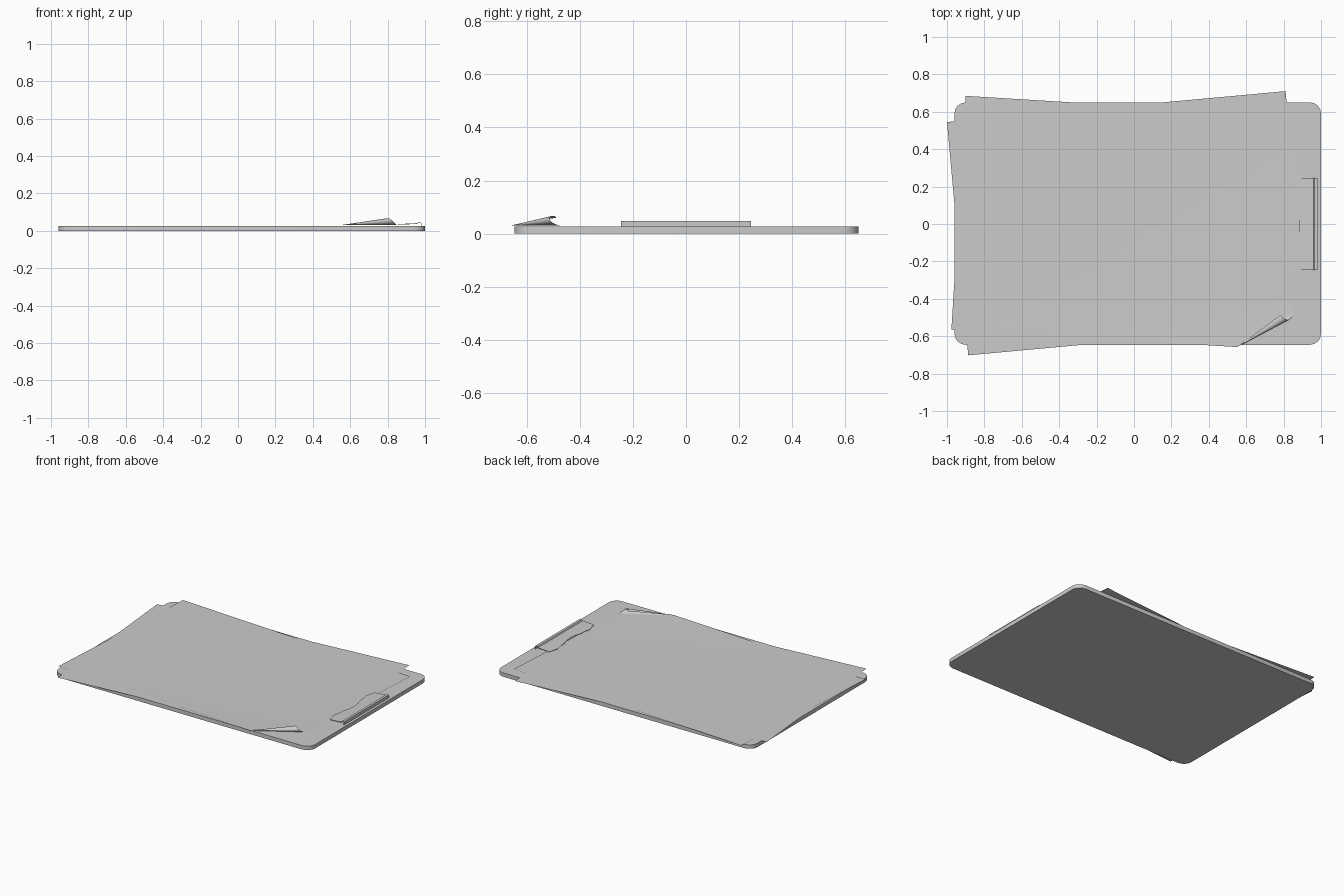
import bpy, bmesh
from math import sin, cos, pi, radians, atan2
from mathutils import Vector, Matrix

old = bpy.data.objects.get("Cube")
if old:
    bpy.data.objects.remove(old)

grey = bpy.data.materials.new("plain_grey")
grey.use_nodes = True
grey.diffuse_color = (0.6, 0.6, 0.6, 1)
grey.node_tree.nodes["Principled BSDF"].inputs["Base Color"].default_value = (0.6, 0.6, 0.6, 1)

TOP = 0.027


def make(name, bm, smooth=None):
    mesh = bpy.data.meshes.new(name)
    bm.to_mesh(mesh)
    bm.free()
    obj = bpy.data.objects.new(name, mesh)
    bpy.context.collection.objects.link(obj)
    mesh.materials.append(grey)
    if smooth:
        bpy.ops.object.select_all(action='DESELECT')
        obj.select_set(True)
        bpy.context.view_layer.objects.active = obj
        bpy.ops.object.shade_smooth_by_angle(angle=radians(smooth))
    return obj


def face(bm, points):
    return bm.faces.new([bm.verts.new(p) for p in points])


# Board with rounded corners
bm = bmesh.new()
bmesh.ops.create_cube(bm, size=1, matrix=Matrix.Translation((0.02, 0.002, TOP / 2))
                      @ Matrix.Diagonal((1.96, 1.296, TOP, 1)))
upright = [e for e in bm.edges if abs(e.verts[0].co.z - e.verts[1].co.z) > 0.01]
bmesh.ops.bevel(bm, geom=upright, offset=0.06, segments=4, profile=0.5, affect='EDGES')
make("board", bm, 40)


# Sheets of paper, each given by its back left corner and its turn
def sheet_corners(corner, turn, z):
    along = Vector((cos(turn), sin(turn), 0))
    across = Vector((sin(turn), -cos(turn), 0))
    start = Vector((*corner, z))
    return [start, start + across * 1.252, start + across * 1.252 + along * 1.818, start + along * 1.818]


bm = bmesh.new()
face(bm, sheet_corners((-1.0, 0.545), 0.091, TOP + 0.002))
make("lower_sheet", bm)

# Upper sheet, with its front right corner rolled up as a cone
back_l, front_l, front_r, back_r = sheet_corners((-0.9, 0.685), -0.061, TOP + 0.004)
apex = front_l.lerp(front_r, 0.842)
edge = back_r - front_r
crease = front_r + edge * 0.168
crease_dir = crease - apex
crease_angle = atan2(crease_dir.y, crease_dir.x)

bm = bmesh.new()
face(bm, [back_l, front_l, apex, crease, back_r])
tip = bm.verts.new(apex)
STEPS, RINGS, WIND = 20, 5, 4.0
rows = []
for i in range(STEPS + 1):
    t = i / STEPS
    reach = (crease.lerp(front_r, t) - apex).length
    beta = WIND * t
    angle = crease_angle - 0.085 * sin(beta)
    row = []
    for j in range(1, RINGS + 1):
        r = reach * j / RINGS
        row.append(bm.verts.new(apex + Vector((r * cos(angle), r * sin(angle),
                                               r * 0.062 * (1 - cos(beta))))))
    rows.append(row)
for a, b in zip(rows, rows[1:]):
    bm.faces.new((tip, b[0], a[0]))
    for j in range(RINGS - 1):
        bm.faces.new((a[j], b[j], b[j + 1], a[j + 1]))
bmesh.ops.remove_doubles(bm, verts=bm.verts, dist=0.0001)
make("upper_sheet", bm, 60)

# Clip: a raised bar at the board edge and a sloping plate with a wavy lip
bm = bmesh.new()
half = [(0.885, 0), (0.88, 0.05), (0.868, 0.09), (0.866, 0.13), (0.856, 0.175), (0.875, 0.245)]
lip = [(x, -y) for x, y in reversed(half[1:])] + half
rails = []
for x, y in lip:
    rails.append([bm.verts.new(p) for p in ((x, y, TOP + 0.009), (0.96, y, TOP + 0.014),
                                            (0.965, y, TOP + 0.021), (0.982, y, TOP + 0.021),
                                            (0.982, y, TOP))])
for a, b in zip(rails, rails[1:]):
    for j in range(4):
        bm.faces.new((a[j], a[j + 1], b[j + 1], b[j]))
bmesh.ops.recalc_face_normals(bm, faces=bm.faces)
clip = make("clip", bm)
thick = clip.modifiers.new("thickness", 'SOLIDIFY')
thick.thickness = 0.003
